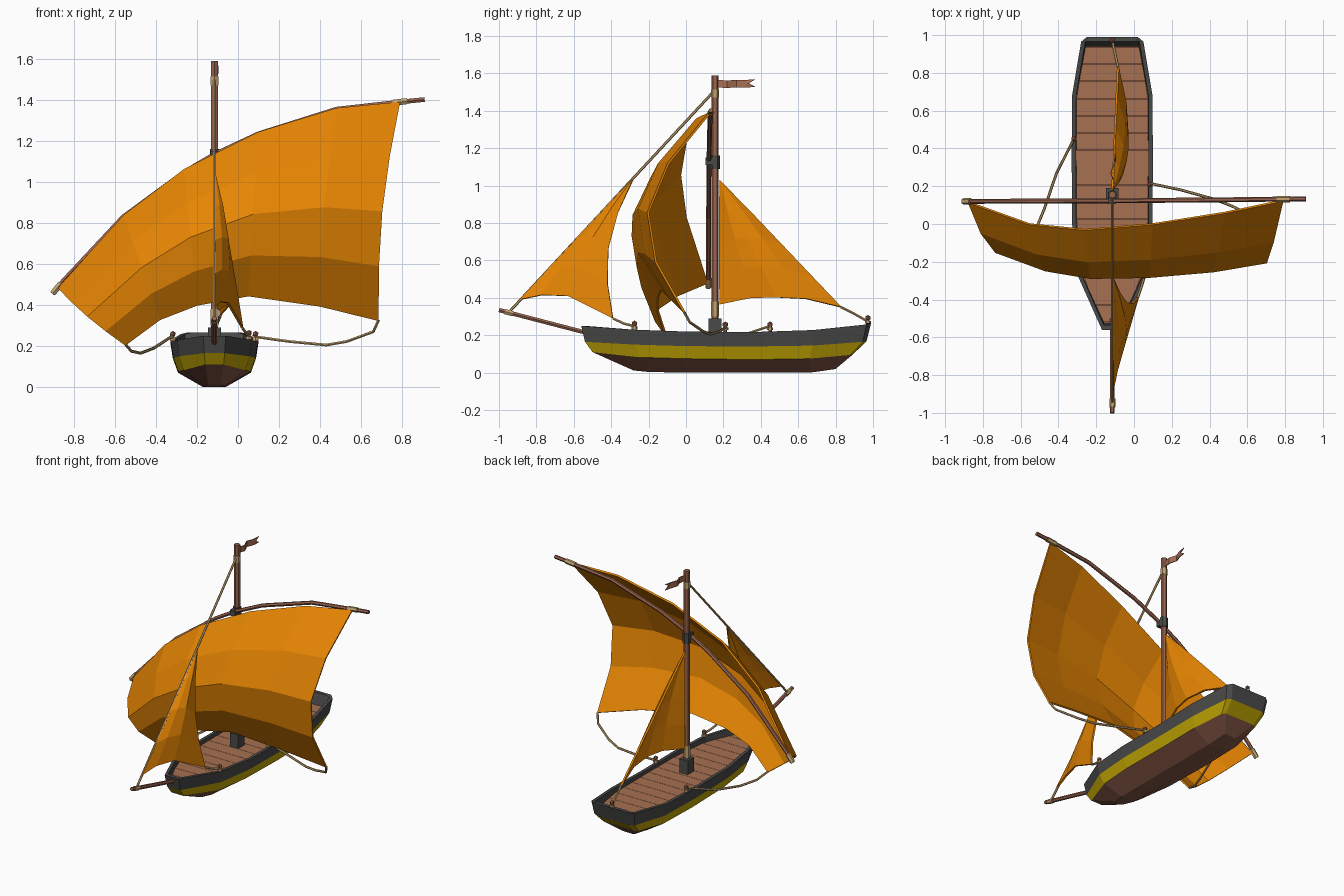
import bpy, bmesh, math
from mathutils import Vector, Matrix

if "Cube" in bpy.data.objects:
    bpy.data.objects.remove(bpy.data.objects["Cube"])

CX, MY = -0.115, 0.155      # hull centre line, mast position


def mat(name, r, g, b):
    m = bpy.data.materials.new(name)
    m.diffuse_color = (r, g, b, 1)
    m.use_nodes = True
    m.node_tree.nodes["Principled BSDF"].inputs["Base Color"].default_value = m.diffuse_color
    return m


ORANGE = mat("sail orange", 0.79, 0.235, 0.001)
GREY = mat("charcoal", 0.068, 0.067, 0.066)
YELLOW = mat("yellow stripe", 0.54, 0.38, 0.001)
HULL = mat("hull brown", 0.23, 0.095, 0.06)
WOOD = mat("spar brown", 0.31, 0.125, 0.075)
DECK = mat("deck wood", 0.39, 0.16, 0.085)
ROPE = mat("rope tan", 0.55, 0.37, 0.16)


def finish(bm, name, *mats):
    bmesh.ops.recalc_face_normals(bm, faces=bm.faces)
    me = bpy.data.meshes.new(name)
    bm.to_mesh(me)
    bm.free()
    for m in mats:
        me.materials.append(m)
    ob = bpy.data.objects.new(name, me)
    bpy.context.collection.objects.link(ob)
    return ob


def tube(name, pts, r, m, sides=8):
    """Flat-sided tube swept along a path."""
    pts = [Vector(p) for p in pts]
    bm = bmesh.new()
    rings = []
    for i, p in enumerate(pts):
        d = (pts[min(i + 1, len(pts) - 1)] - pts[max(i - 1, 0)]).normalized()
        up = Vector((0, 1, 0)) if abs(d.y) < 0.8 else Vector((1, 0, 0))
        a = d.cross(up).normalized()
        b = d.cross(a)
        rings.append([bm.verts.new(p + r * (a * math.cos(t) + b * math.sin(t)))
                      for t in (2 * math.pi * (k + .5) / sides for k in range(sides))])
    for A, B in zip(rings, rings[1:]):
        for k in range(sides):
            n = (k + 1) % sides
            bm.faces.new((A[k], A[n], B[n], B[k]))
    bm.faces.new(rings[0])
    bm.faces.new(rings[-1])
    return finish(bm, name, m)


def sail(name, head, foot, bulge, rows=4):
    """Cloth between two edges, blown out by a bulge vector per column."""
    bm = bmesh.new()
    grid = []
    for i in range(rows + 1):
        t = i / rows
        s = math.sin(math.pi * t)
        grid.append([bm.verts.new(Vector(h).lerp(Vector(f), t) + s * Vector(b))
                     for h, f, b in zip(head, foot, bulge)])
    for A, B in zip(grid, grid[1:]):
        for k in range(len(A) - 1):
            bm.faces.new((A[k], A[k + 1], B[k + 1], B[k]))
    bmesh.ops.remove_doubles(bm, verts=bm.verts, dist=1e-4)
    ob = finish(bm, name, ORANGE)
    mod = ob.modifiers.new("cloth thickness", "SOLIDIFY")
    mod.thickness, mod.offset = 0.012, 0
    return ob


def box(name, c, size, m):
    bm = bmesh.new()
    bmesh.ops.create_cube(bm, size=1, matrix=Matrix.Translation(c) @ Matrix.Diagonal((*size, 1)))
    return finish(bm, name, m)


# Hull: half outlines (y, half width, z) from bow to stern, keel up to rim
keel = [(-.28, .03, .012), (-.2, .05, .004), (0, .055, 0), (.35, .055, 0), (.66, .055, 0), (.79, .045, .018), (.80, .04, .02)]
low = [(-.50, .045, .11), (-.25, .15, .082), (0, .175, .075), (.35, .178, .07), (.66, .175, .075), (.88, .135, .095), (.895, .11, .1)]
mid = [(-.54, .05, .165), (-.27, .172, .15), (0, .2, .142), (.35, .203, .14), (.68, .2, .145), (.945, .155, .165), (.965, .125, .168)]
rim = [(-.56, .055, .25), (-.28, .18, .23), (0, .213, .22), (.35, .215, .217), (.68, .213, .228), (.965, .165, .258), (.99, .135, .265)]
inner = [(max(-.535, min(y, .965)), w - .012 * (w > .06) - .01, z) for y, w, z in rim]
floor = [(max(-.525, min(y, .94)), w - .002, .185) for y, w, z in inner]
bm = bmesh.new()
loops = [[bm.verts.new((CX + w, y, z)) for y, w, z in L] +
         [bm.verts.new((CX - w, y, z)) for y, w, z in reversed(L)]
         for L in (keel, low, mid, rim, inner, floor)]
for A, B, mi in zip(loops, loops[1:], (0, 1, 2, 2, 2)):
    for k in range(len(A)):
        n = (k + 1) % len(A)
        bm.faces.new((A[k], A[n], B[n], B[k])).material_index = mi
half = len(keel)
for L, mi in ((loops[0], 0), (loops[-1], 3)):
    for k in range(half - 1):
        bm.faces.new((L[k], L[k + 1], L[-2 - k], L[-1 - k])).material_index = mi
finish(bm, "hull", HULL, YELLOW, GREY, DECK)


# Deck planks laid across the hull
def floor_width(y):
    for (y0, w0, _), (y1, w1, _) in zip(floor, floor[1:]):
        if y0 <= y <= y1 and y1 > y0:
            return w0 + (w1 - w0) * (y - y0) / (y1 - y0)
    return floor[-1][1]


bm = bmesh.new()
n, y_start, y_end = 16, -.52, .938
step = (y_end - y_start) / n
for i in range(n):
    a, b = y_start + i * step, y_start + (i + 1) * step - .002
    wa, wb = floor_width(a), floor_width(b)
    top = [bm.verts.new((CX + x, y, .195)) for x, y in ((-wa, a), (wa, a), (wb, b), (-wb, b))]
    bot = [bm.verts.new(v.co - Vector((0, 0, .012))) for v in top]
    bm.faces.new(top)
    bm.faces.new(bot[::-1])
    for k in range(4):
        j = (k + 1) % 4
        bm.faces.new((top[k], bot[k], bot[j], top[j]))
finish(bm, "deck_planks", DECK)

# Mast with step and bands
tube("mast", [(CX, MY, .19), (CX, MY, 1.59)], .0195, WOOD, 6)
box("mast_step", (CX, MY, .24), (.064, .07, .1), GREY)
for nm, z0, z1, r, m in (("lower_mast_band", .30, .38, .0225, ROPE),
                         ("upper_mast_band", 1.47, 1.515, .0225, ROPE),
                         ("yard_collar", 1.09, 1.16, .026, GREY)):
    tube(nm, [(CX, MY, z0), (CX, MY, z1)], r, m, 6)
box("yard_bracket", (CX, .125, 1.13), (.04, .04, .04), GREY)

# Bowsprit and its band
tube("bowsprit", [(CX, -1, .335), (CX, -.5, .205)], .013, WOOD, 6)
tube("bowsprit_band", [(CX, -.97, .327), (CX, -.925, .3155)], .016, ROPE, 6)

# Curved yard and end bands
tube("yard", [(-.905, .12, .455), (-.85, .12, .52), (-.56, .121, .83), (-.26, .122, 1.05), (CX, .123, 1.135),
              (.1, .125, 1.235), (.48, .128, 1.355), (.79, .132, 1.39), (.91, .133, 1.402)], .013, WOOD, 6)
tube("yard_band_low", [(-.903, .12, .457), (-.865, .12, .503)], .017, ROPE, 6)
tube("yard_band_high", [(.755, .132, 1.386), (.825, .132, 1.394)], .017, ROPE, 6)

# Main sail
sail("main_sail",
     [(-.875, .115, .48), (-.555, 0, .835), (-.26, -.03, 1.06), (.1, 0, 1.24), (.48, .06, 1.357), (.79, .125, 1.387)],
     [(-.55, -.11, .205), (-.38, -.15, .33), (-.2, -.15, .4), (.05, -.13, .445), (.4, -.08, .395), (.685, -.01, .325)],
     [(-.02, -.15, 0), (0, -.17, 0), (0, -.195, 0), (0, -.215, 0), (-.02, -.24, 0), (-.035, -.26, 0)])

# Fore sail on the stay
sail("fore_sail", [(CX, -.28, 1.04)] * 4,
     [(CX, -.89, .39), (-.09, -.77, .415), (-.05, -.63, .41), (.02, -.39, .29)],
     [(0, 0, 0), (.02, -.02, 0), (.03, -.04, 0), (.005, -.08, 0)])

# Aft sail behind the mast
sail("aft_sail", [(CX, .18, 1.03)] * 5,
     [(CX, .18, .365), (-.06, .35, .4), (-.035, .48, .402), (-.045, .64, .395), (-.085, .83, .35)],
     [(0, 0, 0), (.025, 0, 0), (.03, 0, 0), (.02, 0, 0), (0, 0, 0)])

# Rigging ropes
for nm, pts in (
        ("forestay", [(CX, -.945, .325), (CX, .14, 1.495)]),
        ("right_sheet", [(.685, -.01, .325), (.66, .02, .27), (.53, .09, .222), (.43, .13, .205), (.25, .18, .222), (.085, .215, .245)]),
        ("left_sheet", [(-.55, -.11, .21), (-.52, -.03, .175), (-.475, .08, .165), (-.41, .27, .19), (-.318, .45, .25)]),
        ("fore_sheet", [(.02, -.39, .29), (.04, -.33, .262), (.055, -.28, .25)]),
        ("aft_sheet", [(-.085, .83, .35), (-.1, .9, .315), (CX, .97, .275)])):
    tube(nm, pts, .0075, ROPE, 6)

# Belaying pins on the rim
for nm, x, y, z in (("right_pin", .085, .21, .215), ("left_pin", -.318, .45, .215),
                    ("fore_pin", .053, -.275, .22), ("aft_pin", CX, .972, .25)):
    tube(nm, [(x, y, z), (x, y, z + .04)], .01, WOOD, 6)
    bm = bmesh.new()
    bmesh.ops.create_icosphere(bm, subdivisions=1, radius=.016, matrix=Matrix.Translation((x, y, z + .043)))
    finish(bm, nm + "_knob", WOOD)
    tube(nm + "_coil", [(x, y, z + .012), (x, y, z + .027)], .016, ROPE, 6)

# Swallow-tailed pennant
bm = bmesh.new()
ys = (.17, .22, .27, .32, .37)
wave = (0, .012, -.008, .01, .016)
cols = [[bm.verts.new((CX + w, y, z + dz)) for z in (1.525, 1.545, 1.565)]
        for y, w, dz in zip(ys, wave, (0, -.003, .001, 0, .003))]
cols[-1][1].co.y -= .035
for A, B in zip(cols, cols[1:]):
    for k in range(2):
        bm.faces.new((A[k], A[k + 1], B[k + 1], B[k]))
flag = finish(bm, "pennant", DECK)
fm = flag.modifiers.new("cloth thickness", "SOLIDIFY")
fm.thickness, fm.offset = .006, 0
